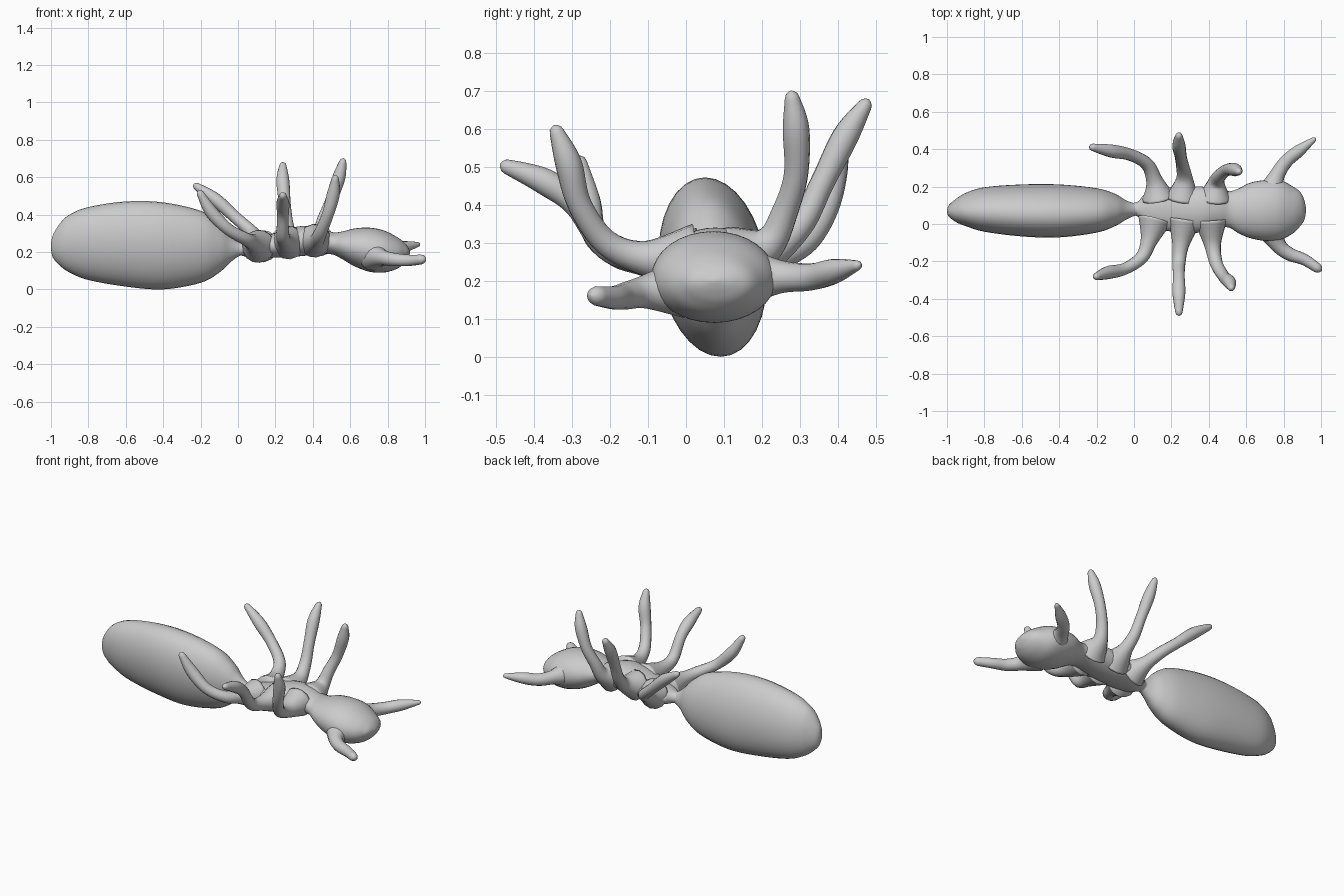
import bpy
import bmesh
import math
from mathutils import Vector

# Remove the default object
cube = bpy.data.objects.get("Cube")
if cube:
    bpy.data.objects.remove(cube, do_unlink=True)

# Single grey material
grey = bpy.data.materials.new("plain grey")
grey.use_nodes = True
colour = (0.6, 0.6, 0.6, 1)
grey.diffuse_color = colour
grey.node_tree.nodes["Principled BSDF"].inputs["Base Color"].default_value = colour


def smooth_path(points, steps):
    """Pass a Catmull-Rom spline through points of any dimension."""
    points = [Vector(p) for p in points]
    padded = [points[0]] + points + [points[-1]]
    result = []
    for a, b, c, d in zip(padded, padded[1:], padded[2:], padded[3:]):
        for i in range(steps):
            t = i / steps
            result.append((b * 2 + (c - a) * t
                           + (a * 2 - b * 5 + c * 4 - d) * t * t
                           + (b * 3 - a - c * 3 + d) * t ** 3) / 2)
    result.append(points[-1])
    return result


def skin(name, rings):
    """Bridge rings of points into one smooth closed skin."""
    bm = bmesh.new()
    loops = [[bm.verts.new(p) for p in ring] for ring in rings]
    for low, high in zip(loops, loops[1:]):
        for i in range(len(low)):
            j = (i + 1) % len(low)
            bm.faces.new((low[i], low[j], high[j], high[i]))
    bm.faces.new(loops[0])
    bm.faces.new(loops[-1])
    bmesh.ops.recalc_face_normals(bm, faces=bm.faces)
    mesh = bpy.data.meshes.new(name)
    bm.to_mesh(mesh)
    bm.free()
    mesh.materials.append(grey)
    obj = bpy.data.objects.new(name, mesh)
    bpy.context.collection.objects.link(obj)
    for face in mesh.polygons:
        face.use_smooth = True
    return obj


def circle(count):
    for i in range(count):
        angle = math.tau * i / count
        yield math.cos(angle), math.sin(angle)


def body(name, stations, lean=0):
    """Stations in hundredths: x, right side, left side, underside, top."""
    rings = []
    for values in smooth_path(stations, 5):
        x, y0, y1, z0, z1 = values / 100
        y, z, ry, rz = (y0 + y1) / 2, (z0 + z1) / 2, (y1 - y0) / 2, (z1 - z0) / 2
        rings.append([Vector((x, y + ry * c - lean * rz * s, z + rz * s))
                      for c, s in circle(32)])
    skin(name, rings)


def limb(name, points, profile):
    """Tapered limb along points in hundredths, with a radius at each point."""
    path = smooth_path([Vector(p) / 100 for p in points], 6)
    radii = smooth_path([(r / 100, 0) for r in profile], 6)
    # Round off the tip
    end = (path[-1] - path[-2]).normalized()
    tip = radii[-1][0]
    for c, s in ((0.8, 0.6), (0.4, 0.95), (0.05, 1.1)):
        path.append(path[len(radii) - 1] + end * tip * s)
    sizes = [r[0] for r in radii] + [tip * c for c in (0.8, 0.4, 0.05)]
    side = (path[1] - path[0]).orthogonal().normalized()
    rings = []
    for i, p in enumerate(path):
        along = (path[min(i + 1, len(path) - 1)] - path[max(i - 1, 0)]).normalized()
        side = (side - along * side.dot(along)).normalized()
        across = along.cross(side)
        rings.append([p + (side * c + across * s) * sizes[i] for c, s in circle(14)])
    skin(name, rings)


# Long oval abdomen, narrowing to the waist
body("abdomen", [
    (-100, 6.5, 7.5, 22, 24), (-99, 4, 10, 17, 29), (-95, 1, 13.5, 12.5, 35.5),
    (-90, -1, 16.5, 9, 40), (-80, -4, 19.5, 5, 44), (-60, -6.5, 21, 1.5, 47),
    (-40, -7, 21, 0, 46.5), (-20, -4.5, 19, 3.5, 42), (-10, -1, 16, 9, 35.5),
    (-4, 2.5, 12.5, 14.5, 29), (1, 4.5, 11, 18, 25), (6, 5, 11, 19, 25)], lean=0.09)

# Thorax, neck and head in one continuous skin
body("thorax_and_head", [
    (-3, 5, 11, 18, 25), (2, 4, 12, 18, 25), (6, 0, 16, 17, 26),
    (14, -3, 19, 17, 28), (25, -4.5, 20, 17, 32), (36, -4.5, 20, 18, 34),
    (45, -2, 18.5, 19, 32.5), (51, -2, 17.5, 18.5, 30.5), (56, -5, 19, 16, 31),
    (62, -7.5, 22, 12.5, 32.5), (70, -9, 23.5, 9.5, 33), (78, -8.5, 23.5, 9, 31.5),
    (85, -5, 20, 11, 28), (89, -1, 17, 14, 25), (91, 2, 13, 17, 22.5),
    (92, 6.5, 8.5, 19.5, 20.5)])

# Raised legs, flaring into the thorax
LEG = (9, 4.6, 3.5, 3.2, 3.5, 2)
limb("hind_leg_right", [(11, 2, 23), (8, -9, 25), (4, -18, 27),
                        (-5, -24, 32), (-14, -26, 41), (-20, -28, 51)], LEG)
limb("middle_leg_right", [(27, 2, 25), (25, -11, 26), (24, -21, 29),
                          (24, -29, 40), (24, -37, 46), (24, -47, 50)], LEG)
limb("front_leg_right", [(41, 2, 26), (42, -11, 26), (44, -21, 30),
                         (48, -28, 40), (51, -31, 51), (52, -34, 59)], LEG)
limb("hind_leg_left", [(13, 14, 23), (11, 23, 26), (7, 32, 31),
                       (-2, 37, 39), (-12, 39, 48), (-22, 41, 55)], LEG)
limb("middle_leg_left", [(26, 14, 25), (27, 24, 29), (26, 31, 36),
                         (25, 36, 46), (24, 42, 58), (24, 47, 66)], LEG)
limb("front_leg_left", [(43, 14, 26), (44, 22, 30), (46, 26, 38),
                        (50, 29, 48), (54, 29, 60), (56, 28, 68)], LEG)

# Antennae
FEELER = (8, 4.4, 3.6, 3.3, 1.4)
limb("antenna_left", [(73, 16, 21), (76, 25, 21), (81, 33, 21),
                      (88, 39, 22.5), (96, 45, 24)], FEELER)
limb("antenna_right", [(72, -1, 18), (77, -11, 17), (83, -16, 16),
                       (91, -19, 15.5), (98, -23.5, 16)], (8, 4.4, 3.6, 3.1, 2.6))
